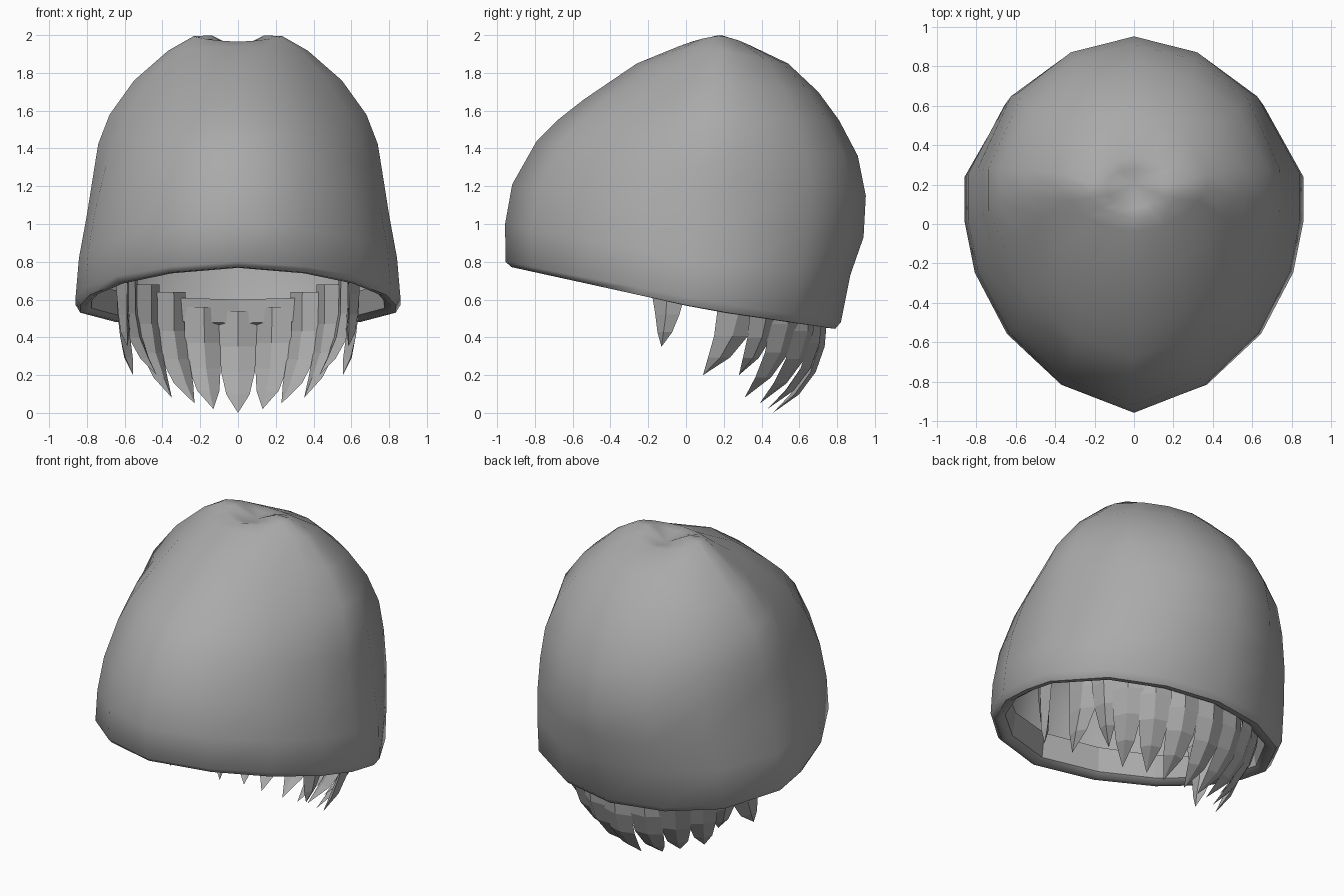
import bpy, bmesh, math
from mathutils import Vector

if "Cube" in bpy.data.objects:
    bpy.data.objects.remove(bpy.data.objects["Cube"])

grey = bpy.data.materials.new("plain grey")
grey.diffuse_color = (0.4, 0.4, 0.4, 1)
grey.use_nodes = True
grey.node_tree.nodes["Principled BSDF"].inputs["Base Color"].default_value = grey.diffuse_color


def make_object(name, bm):
    bmesh.ops.recalc_face_normals(bm, faces=bm.faces)
    mesh = bpy.data.meshes.new(name)
    bm.to_mesh(mesh)
    bm.free()
    mesh.materials.append(grey)
    obj = bpy.data.objects.new(name, mesh)
    bpy.context.collection.objects.link(obj)
    return obj


# Half outline of the cap (unit x, unit y), front to back, then mirrored
half = [(0, -1), (.43, -.87), (.75, -.63), (.94, -.34), (1, -.1),
        (1, .17), (.78, .64), (.42, .9), (0, 1)]
outline = half + [(-x, y) for x, y in half[-2:0:-1]]

# Rings: front y, front z, back y, back z, half width, side z, centre y, front pinch
rings = [
    (-.83, .95, .71, .60, .75, .69, .10, 1),    # inner edge of the folded hem
    (-.85, .79, .71, .475, .775, .57, .10, 1),
    (-.885, .768, .75, .45, .81, .545, .10, 1),
    (-.925, .772, .79, .445, .835, .548, .10, 1),
    (-.955, .80, .82, .48, .86, .59, .12, 1),
    (-.958, 1.0, .87, .73, .842, .80, .13, 1),
    (-.92, 1.21, .94, .93, .80, 1.03, .13, 1),
    (-.79, 1.44, .952, 1.15, .765, 1.25, .14, .97),
    (-.68, 1.55, .91, 1.36, .74, 1.41, .15, .93),
    (-.54, 1.66, .81, 1.55, .68, 1.57, .17, .89),
    (-.26, 1.85, .70, 1.70, .55, 1.75, .19, .88),
    (-.04, 1.94, .54, 1.85, .37, 1.915, .20, .93),
    (.03, 1.965, .34, 1.945, .235, 1.995, .18, 1),
    (.08, 1.95, .28, 1.94, .14, 2.0, .18, 1),
]

# Knitted cap with a dimpled crown
bm = bmesh.new()
loops = []
for k, (fy, fz, by, bz, w, sz, cy, pinch) in enumerate(rings):
    loop = []
    power = 1.6 if k >= len(rings) - 2 else 1
    for ux, uy in outline:
        ey, ez = (fy, fz) if uy < 0 else (by, bz)
        t = abs(uy)
        x = w * ux * (pinch if uy < -.2 else 1)
        z = sz + (ez - sz) * t ** power
        loop.append(bm.verts.new((x, cy + (ey - cy) * t, z)))
    loops.append(loop)
n = len(outline)
for a, b in zip(loops, loops[1:]):
    for i in range(n):
        j = (i + 1) % n
        bm.faces.new((a[i], a[j], b[j], b[i]))
crown = bm.verts.new((0, .2, 1.93))
for i in range(n):
    bm.faces.new((loops[-1][i], loops[-1][(i + 1) % n], crown))
cap = make_object("cap", bm)
bpy.context.view_layer.objects.active = cap
cap.select_set(True)
bpy.ops.object.shade_smooth_by_angle(angle=math.radians(50))
for face in cap.data.polygons[:n]:      # flat inner hem
    face.use_smooth = False


# Pointed hair lock: hangs from the root, then curls toward its tip
def add_lock(bm, root, tip, width, top, taper=4, thick=.035):
    out = Vector((root[0], root[1] - .1, 0)).normalized()
    side = Vector((-out.y, out.x, 0))
    start, end = Vector((root[0], root[1], top)), Vector(tip)
    sections = []
    for t in (0, .35, .6, .82):
        p = start.lerp(end, t ** 3)
        p.z = top + (end.z - top) * t
        w = width / 2 * (1 - t ** taper * .85)
        d = thick * (1 - t * .4)
        offsets = (side * w, out * d, -side * w, -out * d)
        sections.append([bm.verts.new(p + o) for o in offsets])
    for a, b in zip(sections, sections[1:]):
        for i in range(4):
            bm.faces.new((a[i], a[(i + 1) % 4], b[(i + 1) % 4], b[i]))
    point = bm.verts.new(end)
    for i in range(4):
        bm.faces.new((sections[-1][i], sections[-1][(i + 1) % 4], point))
    bm.faces.new(sections[0])


# Locks on one side: root x, root y, tip xyz, width, root height, taper
locks = [
    ((.615, -.09), (.585, -.13, .35), .23, .78, 1.4),
    ((.61, .28), (.555, .09, .20), .23, .72, 3),
    ((.575, .42), (.43, .28, .20), .18, .70, 3),
    ((.485, .53), (.35, .31, .08), .21, .68, 3),
    ((.36, .63), (.23, .39, .05), .20, .64, 4),
    ((.19, .69), (.13, .43, .02), .20, .56, 4),
]
bm = bmesh.new()
for root, tip, w, top, taper in locks:
    for s in (1, -1):
        add_lock(bm, (s * root[0], root[1]), (s * tip[0], tip[1], tip[2]), w, top, taper)
add_lock(bm, (0, .715), (0, .46, 0), .20, .54)
make_object("hair_locks", bm)
